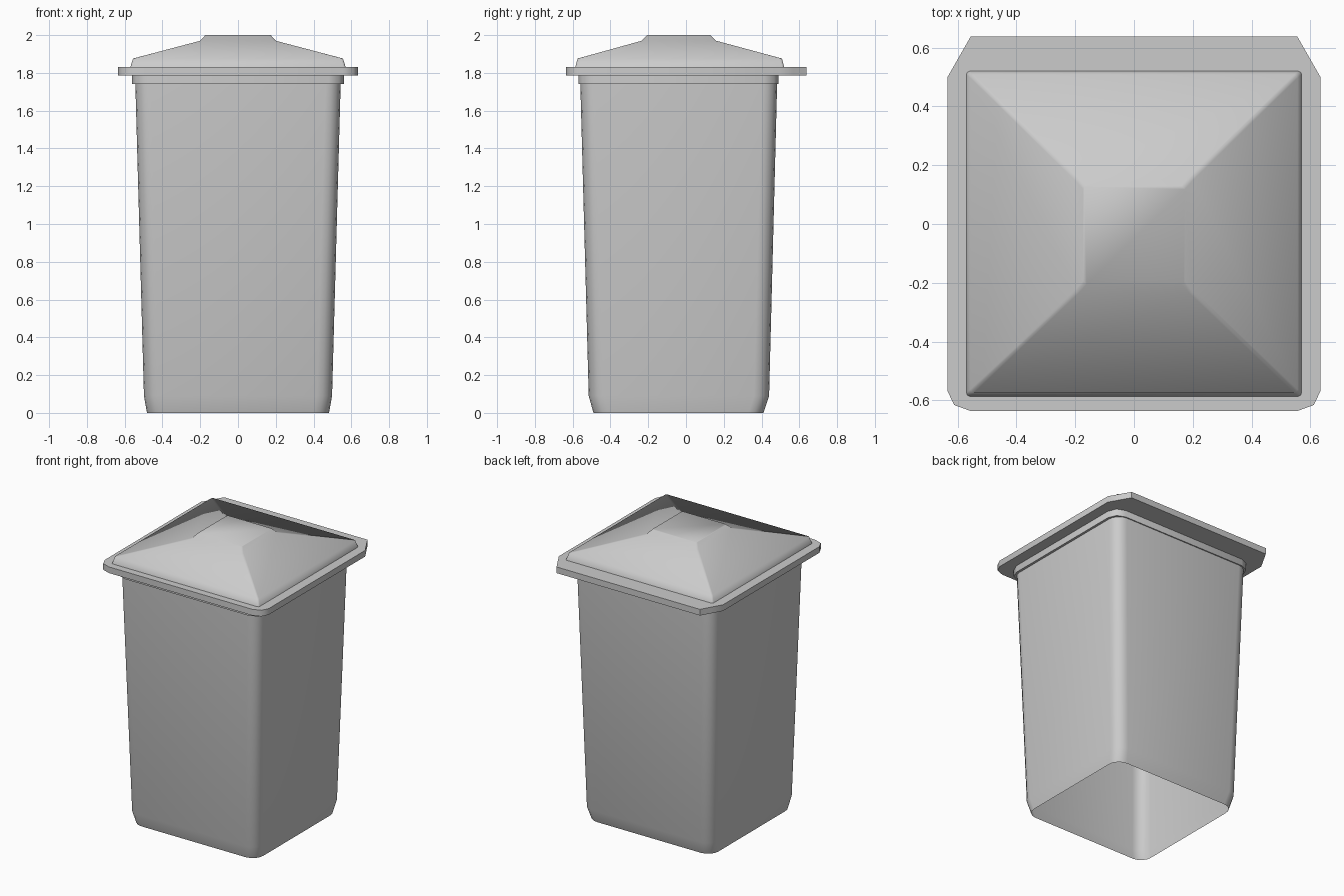
import bpy
import bmesh
from math import sin, cos, pi

if "Cube" in bpy.data.objects:
    bpy.data.objects.remove(bpy.data.objects["Cube"])


def ring(z, x, front, back, rf=(0.08, 0.08, 1), rb=None, n=4):
    """Rounded rectangle, counter-clockwise from above.
    Corner = (x size, y size, power): power 1 is an arc, 2 a straight chamfer."""
    rb = rb or rf
    corners = ((1, front, -1, rf), (1, back, 1, rb), (-1, back, 1, rb), (-1, front, -1, rf))
    pts = []
    for k, (sx, y, sy, (cx, cy, p)) in enumerate(corners):
        for i in range(n + 1):
            a = pi / 2 * (i / n if k % 2 else 1 - i / n)
            pts.append((sx * (x - cx + cx * abs(cos(a)) ** p),
                        y - sy * cy + sy * cy * abs(sin(a)) ** p, z))
    # front-right and back-left run from the flat face round to the side
    return pts


def loft(name, rings, cap_top=False, angle=60):
    bm = bmesh.new()
    loops = [[bm.verts.new(p) for p in r] for r in rings]
    for a, b in zip(loops, loops[1:]):
        for i in range(len(a)):
            j = (i + 1) % len(a)
            bm.faces.new((a[i], a[j], b[j], b[i]))
    if cap_top:
        bm.faces.new(loops[-1])
    me = bpy.data.meshes.new(name)
    bm.to_mesh(me)
    bm.free()
    ob = bpy.data.objects.new(name, me)
    bpy.context.collection.objects.link(ob)
    bpy.ops.object.select_all(action='DESELECT')
    ob.select_set(True)
    bpy.context.view_layer.objects.active = ob
    bpy.ops.object.shade_smooth_by_angle(angle=angle * pi / 180)
    return ob


# Tapered bin body, an open shell
loft("bin_body", [
    ring(0.00, 0.482, -0.49, 0.41),
    ring(0.09, 0.498, -0.515, 0.44),
    ring(1.76, 0.544, -0.56, 0.483),
])

# Lid: collar, overhanging flange, sloped dome and raised centre
flange_f, flange_b = (0.08, 0.07, 1), (0.08, 0.14, 2)
tight = (0.012, 0.012, 1)
loft("lid", [
    ring(1.74, 0.542, -0.558, 0.482, n=2),
    ring(1.74, 0.56, -0.57, 0.49, n=2),
    ring(1.787, 0.56, -0.57, 0.49, n=2),
    ring(1.787, 0.635, -0.636, 0.638, flange_f, flange_b, n=2),
    ring(1.83, 0.635, -0.636, 0.638, flange_f, flange_b, n=2),
    ring(1.83, 0.57, -0.586, 0.52, tight, n=2),
    ring(1.876, 0.556, -0.574, 0.508, tight, n=2),
    ring(1.97, 0.20, -0.235, 0.16, tight, n=2),
    ring(2.00, 0.173, -0.205, 0.13, tight, n=2),
], cap_top=True)
